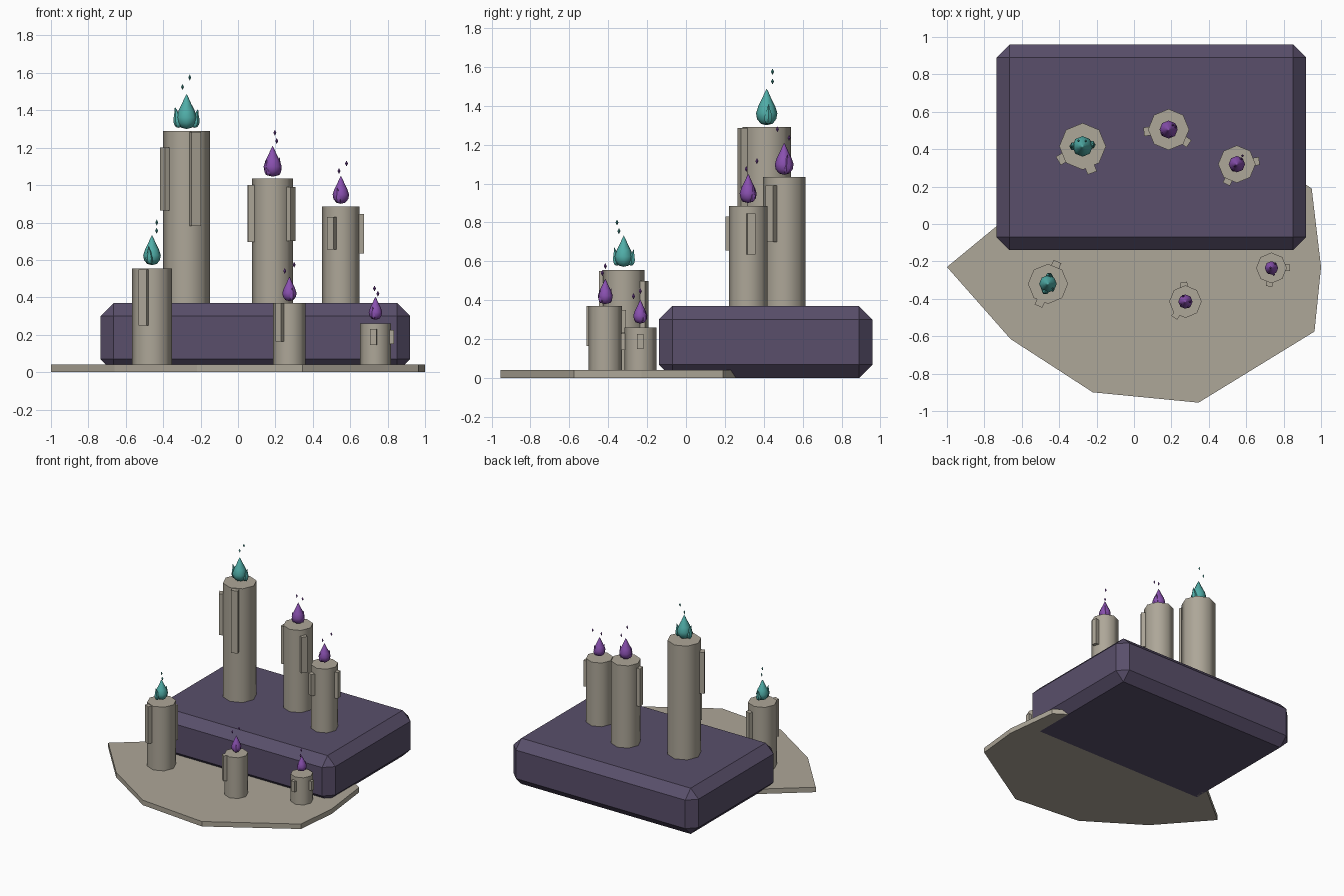
import bpy, bmesh, math
from mathutils import Matrix, Vector

if "Cube" in bpy.data.objects:
    bpy.data.objects.remove(bpy.data.objects["Cube"])


def material(name, rgb):
    m = bpy.data.materials.new(name)
    m.diffuse_color = (*rgb, 1)
    m.use_nodes = True
    m.node_tree.nodes["Principled BSDF"].inputs["Base Color"].default_value = m.diffuse_color
    return m


WAX = material("wax", (0.42, 0.385, 0.315))
STONE = material("stone", (0.10, 0.078, 0.145))
TEAL = material("teal_flame", (0.08, 0.42, 0.39))
PURPLE = material("purple_flame", (0.25, 0.08, 0.43))


def finish(bm, name, mat, smooth=None):
    bmesh.ops.recalc_face_normals(bm, faces=bm.faces)
    me = bpy.data.meshes.new(name)
    bm.to_mesh(me)
    bm.free()
    me.materials.append(mat)
    ob = bpy.data.objects.new(name, me)
    bpy.context.collection.objects.link(ob)
    if smooth:
        bpy.ops.object.select_all(action='DESELECT')
        ob.select_set(True)
        bpy.context.view_layer.objects.active = ob
        bpy.ops.object.shade_smooth_by_angle(angle=math.radians(smooth))
    return ob


def add_box(bm, center, size, angle=0):
    m = (Matrix.Translation(center) @ Matrix.Rotation(angle, 4, 'Z')
         @ Matrix.Diagonal((*size, 1)))
    bmesh.ops.create_cube(bm, size=1, matrix=m)


# Teardrop profile: (radius fraction, height fraction)
TEAR = [(0.55, 0.04), (0.9, 0.17), (1, 0.33), (0.78, 0.53), (0.42, 0.74), (0.15, 0.92)]


def add_teardrop(bm, base, radius, height, lean=(0, 0), sides=8):
    def point(r, t, a):
        return base + Vector((r * math.cos(a) + lean[0] * t * t,
                              r * math.sin(a) + lean[1] * t * t, height * t))
    bottom = bm.verts.new(point(0, 0, 0))
    tip = bm.verts.new(point(0, 1, 0))
    rings = [[bm.verts.new(point(r * radius, t, math.tau * i / sides))
              for i in range(sides)] for r, t in TEAR]
    for i in range(sides):
        j = (i + 1) % sides
        bm.faces.new((bottom, rings[0][j], rings[0][i]))
        bm.faces.new((tip, rings[-1][i], rings[-1][j]))
        for lo, hi in zip(rings, rings[1:]):
            bm.faces.new((lo[i], lo[j], hi[j], hi[i]))


# Chamfered stone slab
bm = bmesh.new()
add_box(bm, (0.0925, 0.41, 0.185), (1.655, 1.10, 0.37))
bmesh.ops.bevel(bm, geom=bm.edges[:], offset=0.07, segments=1, affect='EDGES')
finish(bm, "stone_slab", STONE)

# Irregular wax puddle
outline = [(-1, -.23), (-.66, -.615), (-.22, -.90), (.345, -.955), (.965, -.575),
           (1, -.23), (.95, .19), (.40, .56), (-.15, .42), (-.66, .05)]
bm = bmesh.new()
face = bm.faces.new([bm.verts.new((x, y, 0)) for x, y in outline])
ext = bmesh.ops.extrude_face_region(bm, geom=[face], use_keep_orig=True)
bmesh.ops.translate(bm, vec=(0, 0, 0.04),
                    verts=[v for v in ext["geom"] if isinstance(v, bmesh.types.BMVert)])
finish(bm, "wax_puddle", WAX)

# Candles: x, y, radius, bottom, top, flame z, flame material, tongue angle,
# drips (angle, z low, z high), sparks (x, y, z)
CANDLES = [
    (-.275, .415, .125, .36, 1.29, 1.30, TEAL, 10,
     [(211, .865, 1.20), (290, .78, 1.285)], [(-.297, .445, 1.525), (-.258, .445, 1.575)]),
    (.185, .505, .11, .36, 1.035, 1.045, PURPLE, 215,
     [(185, .695, 1.00), (325, .70, .99)], [(.207, .53, 1.235), (.197, .47, 1.28)]),
    (.55, .32, .10, .36, .885, .90, PURPLE, 240,
     [(242, .655, .83), (8, .635, .845)], [(.54, .31, 1.075), (.58, .365, 1.115)]),
    (-.46, -.32, .107, .03, .555, .572, TEAL, 80,
     [(247, .25, .55), (67, .22, .50)], [(-.435, -.345, .755), (-.435, -.355, .80)]),
    (.275, -.415, .087, .03, .37, .38, PURPLE, 300,
     [(235, .165, .37), (95, .235, .35)], [(.25, -.43, .54), (.30, -.415, .575)]),
    (.735, -.235, .082, .03, .26, .28, PURPLE, 240,
     [(263, .145, .23), (0, .15, .225)], [(.73, -.235, .447), (.748, -.27, .42)]),
]

for n, (x, y, r, z0, z1, fz, mat, turn, drips, sparks) in enumerate(CANDLES, 1):
    # Octagonal candle body
    bm = bmesh.new()
    bmesh.ops.create_cone(bm, cap_ends=True, segments=8, radius1=r, radius2=r, depth=z1 - z0,
                          matrix=Matrix.Translation((x, y, (z0 + z1) / 2)))
    finish(bm, f"candle_{n}", WAX, 50)

    # Wax drips down the side
    bm = bmesh.new()
    for deg, lo, hi in drips:
        a = math.radians(deg)
        add_box(bm, (x + r * math.cos(a), y + r * math.sin(a), (lo + hi) / 2),
                (r * 0.42, r * 0.42, hi - lo), a)
    finish(bm, f"wax_drips_{n}", WAX)

    # Flame with two side tongues
    bm = bmesh.new()
    add_teardrop(bm, Vector((x, y, fz)), 0.44 * r, 1.5 * r)
    off = (0.36 if mat == TEAL else 0.25) * r
    for deg, h in ((turn, 0.8), (turn + 170, 0.9)):
        d = Vector((math.cos(math.radians(deg)), math.sin(math.radians(deg)), 0))
        add_teardrop(bm, Vector((x, y, fz + 0.05 * r)) + d * off, 0.19 * r, h * r,
                     d.xy * 0.14 * r, 6)
    finish(bm, f"flame_{n}", mat, 50)

    # Floating sparks (stretched octahedra)
    bm = bmesh.new()
    for p in sparks:
        for s in (1, -1):
            bmesh.ops.create_cone(bm, segments=4, radius1=.008, radius2=0, depth=.016,
                                  matrix=Matrix.Translation((p[0], p[1], p[2] + s * .008))
                                  @ Matrix.Diagonal((1, 1, s, 1)))
    bmesh.ops.remove_doubles(bm, verts=bm.verts, dist=1e-4)
    finish(bm, f"sparks_{n}", mat)
